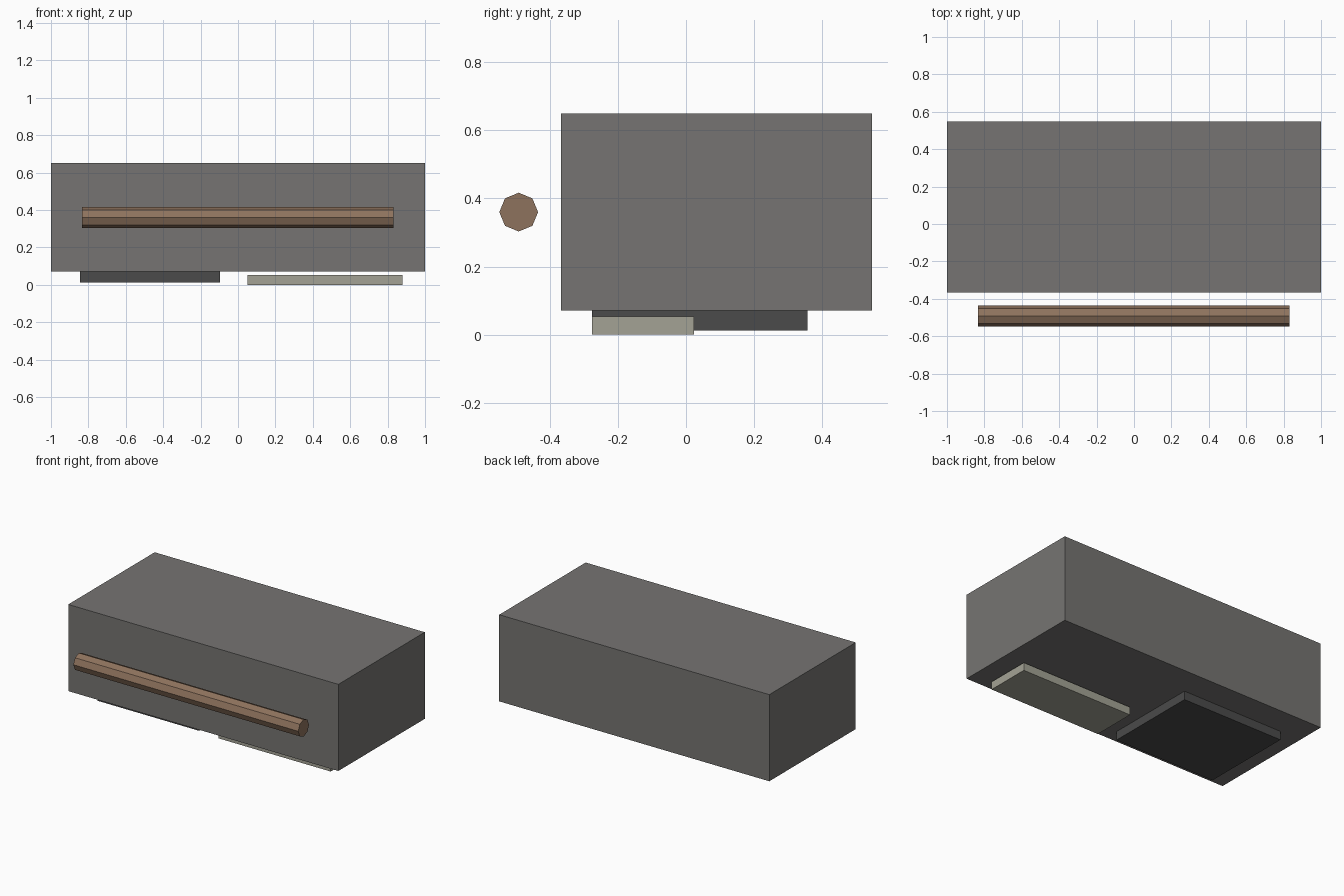
import bpy
from math import pi

cube = bpy.data.objects.get("Cube")
if cube:
    bpy.data.objects.remove(cube, do_unlink=True)


def material(name, rgb):
    mat = bpy.data.materials.new(name)
    mat.use_nodes = True
    mat.diffuse_color = (*rgb, 1)
    mat.node_tree.nodes["Principled BSDF"].inputs["Base Color"].default_value = (*rgb, 1)
    return mat


def finish(name, mat):
    obj = bpy.context.object
    obj.name = obj.data.name = name
    obj.data.materials.append(mat)
    bpy.ops.object.transform_apply(location=False, rotation=True, scale=True)


def box(name, low, high, mat):
    centre = [(a + b) / 2 for a, b in zip(low, high)]
    bpy.ops.mesh.primitive_cube_add(size=1, location=centre)
    bpy.context.object.scale = [b - a for a, b in zip(low, high)]
    finish(name, mat)


grey = material("warm grey", (0.18, 0.175, 0.168))
brown = material("brown", (0.27, 0.17, 0.11))
charcoal = material("charcoal", (0.07, 0.07, 0.07))
beige = material("pale beige", (0.37, 0.365, 0.30))

# Main body
box("body", (-1, -0.367, 0.07), (1, 0.547, 0.65), grey)

# Underside plates
box("dark_plate", (-0.845, -0.277, 0.012), (-0.095, 0.357, 0.072), charcoal)
box("light_panel", (0.05, -0.277, 0), (0.88, 0.023, 0.053), beige)

# Eight-sided handle bar floating in front
bpy.ops.mesh.primitive_cylinder_add(vertices=8, radius=0.057, depth=1.665,
                                    location=(-0.002, -0.492, 0.36),
                                    rotation=(0, pi / 2, 0))
finish("handle_bar", brown)
